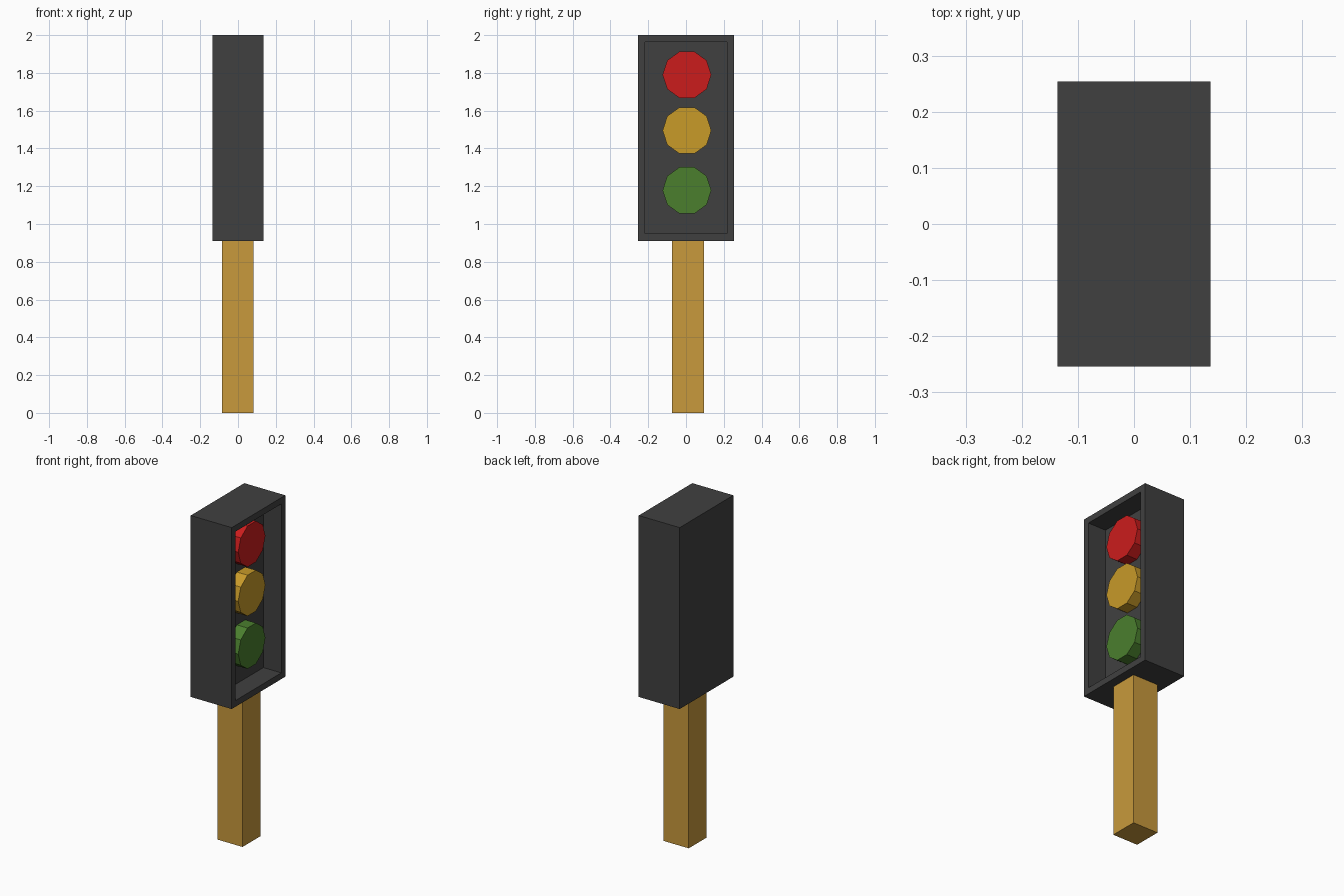
import bpy, bmesh
from math import pi
from mathutils import Matrix, Vector

if "Cube" in bpy.data.objects:
    bpy.data.objects.remove(bpy.data.objects["Cube"])


def material(name, color):
    mat = bpy.data.materials.new(name)
    mat.diffuse_color = (*color, 1)
    mat.use_nodes = True
    mat.node_tree.nodes["Principled BSDF"].inputs["Base Color"].default_value = mat.diffuse_color
    return mat


def finish(name, bm, mat):
    mesh = bpy.data.meshes.new(name)
    bm.to_mesh(mesh)
    bm.free()
    mesh.materials.append(mat)
    obj = bpy.data.objects.new(name, mesh)
    bpy.context.collection.objects.link(obj)
    return obj


def box(low, high):
    low, high = Vector(low), Vector(high)
    bm = bmesh.new()
    bmesh.ops.create_cube(bm, size=1, matrix=Matrix.Translation((low + high) / 2)
                          @ Matrix.Diagonal((*(high - low), 1)))
    return bm


charcoal = material("charcoal", (0.051, 0.051, 0.051))
wood = material("wood", (0.58, 0.32, 0.045))

# Post
finish("post", box((-0.084, -0.074, 0), (0.082, 0.094, 0.911)), wood)

# Housing with a recessed front panel facing +x
RIM, FLOOR = 0.136, 0.017
bm = box((-RIM, -0.254, 0.911), (RIM, 0.254, 2))
front = max(bm.faces, key=lambda f: f.calc_center_median().x)
bmesh.ops.inset_region(bm, faces=[front], thickness=0.053)
bmesh.ops.translate(bm, verts=bmesh.ops.extrude_discrete_faces(bm, faces=[front])["faces"][0].verts,
                    vec=(FLOOR - RIM, 0, 0))
finish("housing", bm, charcoal)

# Ten-sided lamps standing on the recess floor
LAMP_FRONT = 0.088
depth = LAMP_FRONT - FLOOR
for name, z, color in (("red", 1.790, (0.6, 0.012, 0.012)),
                       ("amber", 1.495, (0.58, 0.325, 0.022)),
                       ("green", 1.178, (0.069, 0.21, 0.027))):
    bm = bmesh.new()
    bmesh.ops.create_cone(bm, cap_ends=True, segments=10, radius1=0.129, radius2=0.129, depth=depth,
                          matrix=Matrix.Translation((FLOOR + depth / 2, 0.005, z))
                          @ Matrix.Rotation(pi / 2, 4, 'Y'))
    finish(name + "_lamp", bm, material(name, color))
